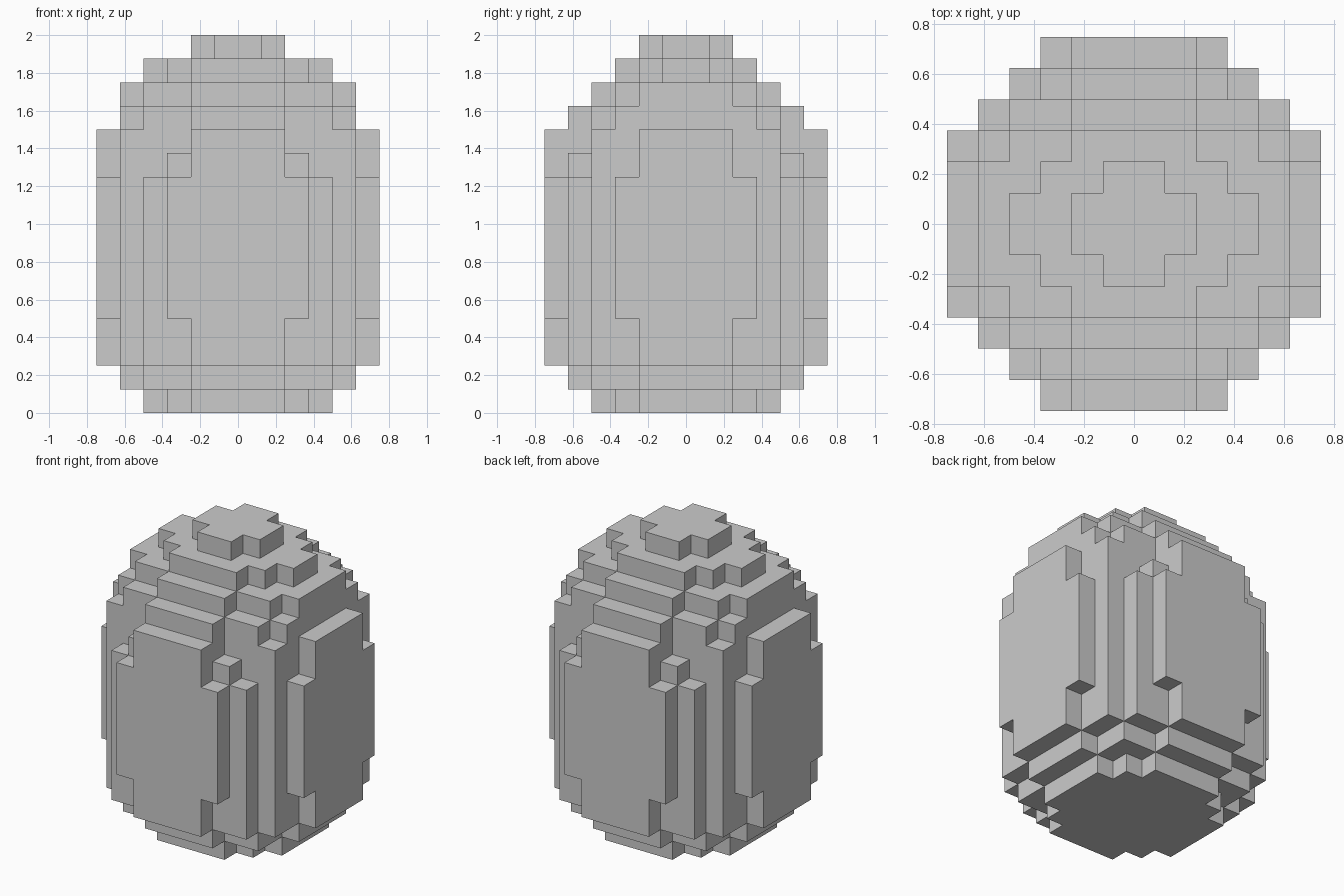
import bpy, bmesh
from math import radians

if "Cube" in bpy.data.objects:
    bpy.data.objects.remove(bpy.data.objects["Cube"])

U = 0.125  # edge of one block

# Each band: bottom, top, then half-width in x for every row of blocks going out in y
BANDS = [
    (0, 1, (4, 4, 3, 2)),
    (1, 2, (5, 5, 4, 4, 2)),
    (2, 4, (6, 6, 5, 5, 4, 2)),
    (4, 10, (6, 6, 6, 5, 4, 3)),
    (10, 11, (6, 6, 5, 5, 3, 2)),
    (11, 12, (6, 6, 5, 5, 2, 2)),
    (12, 13, (5, 5, 5, 4, 2)),
    (13, 14, (5, 5, 4, 2)),
    (14, 15, (4, 3, 2)),
    (15, 16, (2, 1)),
]

# Fill the blocks, mirrored in x and y
blocks = set()
for z0, z1, rows in BANDS:
    for z in range(z0, z1):
        for j, half in enumerate(rows):
            for x in range(-half, half):
                blocks.add((x, j, z))
                blocks.add((x, -j - 1, z))

# Keep only the outer skin of the blocks
bm = bmesh.new()
corners = {}


def corner(p):
    if p not in corners:
        corners[p] = bm.verts.new([c * U for c in p])
    return corners[p]


for cell in blocks:
    for axis in range(3):
        a, b = (axis + 1) % 3, (axis + 2) % 3
        for side in (0, 1):
            neighbour = list(cell)
            neighbour[axis] += 2 * side - 1
            if tuple(neighbour) in blocks:
                continue
            quad = []
            for da, db in ((0, 0), (1, 0), (1, 1), (0, 1)):
                p = list(cell)
                p[axis] += side
                p[a] += da
                p[b] += db
                quad.append(corner(tuple(p)))
            bm.faces.new(quad if side else quad[::-1])

# Merge coplanar squares into large flat faces
bmesh.ops.dissolve_limit(bm, angle_limit=radians(1), verts=bm.verts[:], edges=bm.edges[:])

mesh = bpy.data.meshes.new("block_egg")
bm.to_mesh(mesh)
bm.free()
bpy.context.collection.objects.link(bpy.data.objects.new("block_egg", mesh))
